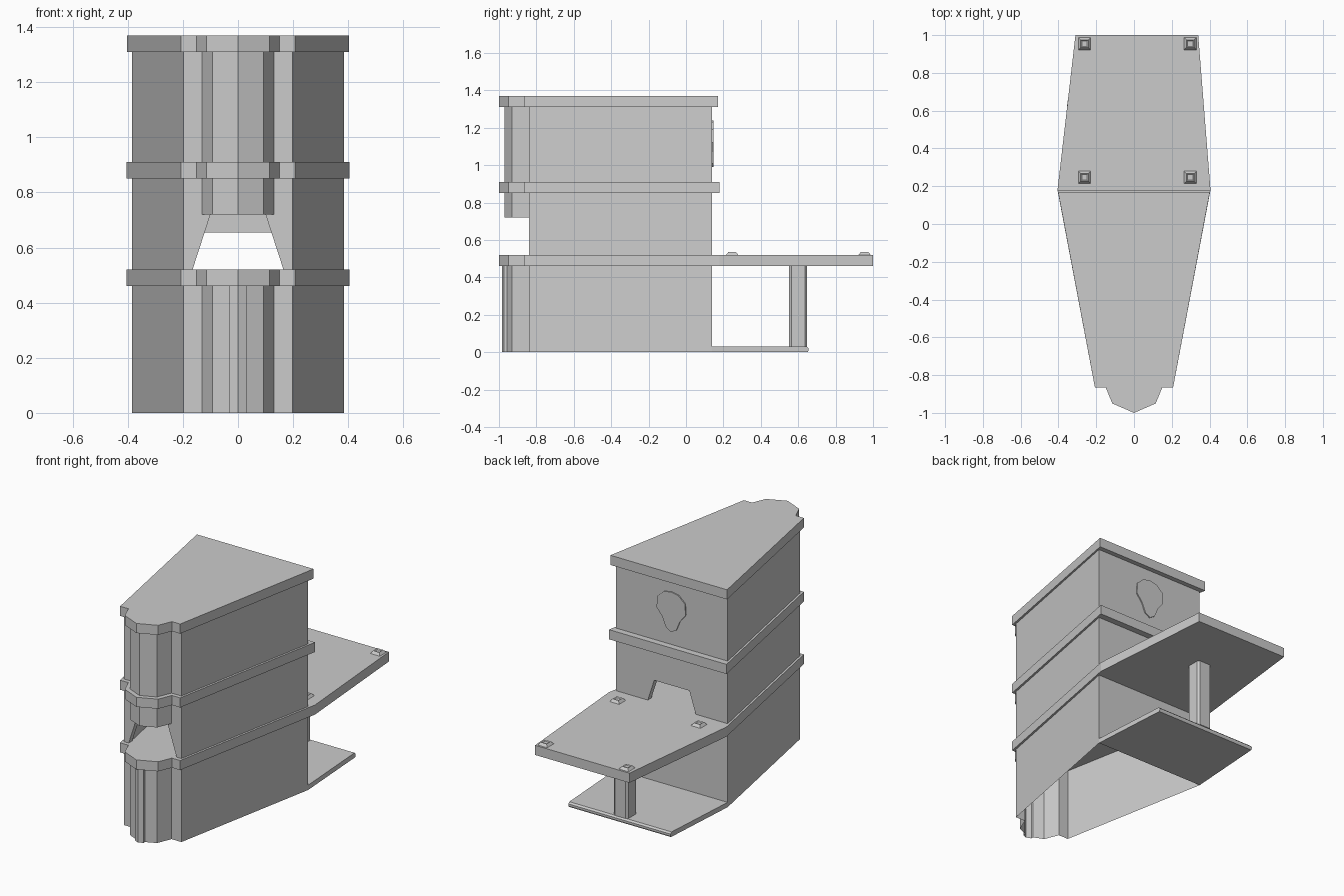
import bpy, bmesh
from mathutils import Vector

if "Cube" in bpy.data.objects:
    bpy.data.objects.remove(bpy.data.objects["Cube"])


def finish(name, bm):
    bmesh.ops.recalc_face_normals(bm, faces=bm.faces)
    me = bpy.data.meshes.new(name)
    bm.to_mesh(me)
    bm.free()
    ob = bpy.data.objects.new(name, me)
    bpy.context.collection.objects.link(ob)
    return ob


def prism(name, pts, lo, hi, axis='z', open_bottom=False):
    """Extrude an outline along z (points are x,y) or along y (points are x,z)."""
    bm = bmesh.new()
    place = (lambda p, t: (p[0], p[1], t)) if axis == 'z' else (lambda p, t: (p[0], t, p[1]))
    a = [bm.verts.new(place(p, lo)) for p in pts]
    b = [bm.verts.new(place(p, hi)) for p in pts]
    n = len(pts)
    for i in range(n):
        bm.faces.new((a[i], a[(i + 1) % n], b[(i + 1) % n], b[i]))
    top = bm.faces.new(b)
    bottom = bm.faces.new(a)
    bmesh.ops.recalc_face_normals(bm, faces=bm.faces)
    if open_bottom:
        bm.faces.remove(bottom)
        me = bpy.data.meshes.new(name)
        bm.to_mesh(me)
        bm.free()
        ob = bpy.data.objects.new(name, me)
        bpy.context.collection.objects.link(ob)
        return ob
    return finish(name, bm)


def mirrored(half):
    """Complete a right-hand outline (listed front to back) across x = 0."""
    return half + [(-x, y) for x, y in reversed(half) if x != 0]


def cut(ob, cutter):
    cutter.hide_render = True
    cutter.hide_viewport = True
    mod = ob.modifiers.new("cut", 'BOOLEAN')
    mod.operation = 'DIFFERENCE'
    mod.solver = 'EXACT'
    mod.object = cutter


def bake(ob, cutters):
    """Apply the cuts and delete the cutters."""
    dg = bpy.context.evaluated_depsgraph_get()
    me = bpy.data.meshes.new_from_object(ob.evaluated_get(dg))
    ob.modifiers.clear()
    ob.data = me
    for c in cutters:
        bpy.data.objects.remove(c, do_unlink=True)


# Half outlines in plan
BAY = [(0, -.97), (.093, -.93), (.13, -.84)]
RIDGED_BAY = [(0, -.985), (.03, -.972), (.03, -.957)] + BAY[1:]
WALLS = [(.198, -.84), (.385, .14)]
SLAB = [(0, -1), (.115, -.95), (.15, -.865), (.207, -.865)]

# Storeys: ground floor is open underneath
prism("ground_storey", mirrored(RIDGED_BAY + WALLS), 0, .46, open_bottom=True)
prism("upper_storey", mirrored(BAY + WALLS), .91, 1.31)
prism("middle_bay", mirrored(BAY), .72, .85)

# Middle storey: hollow, with a tapered doorway front and back
middle = prism("middle_storey", mirrored(WALLS), .52, .85)
t = .035
inner = prism("middle_hollow", mirrored([(.198 - t + .006, -.84 + t), (.385 - t - .006, .14 - t)]), .45, .95)


def doorway(name, top, y0, y1):
    half = lambda z: .165 - (z - .52) * .325
    return prism(name, mirrored([(half(.5), .5), (half(top), top)]), y0, y1, axis='y')


cutters = [inner, doorway("front_doorway", .72, -.95, -.75),
           doorway("back_doorway", .655, .05, .25)]
for c in cutters:
    cut(middle, c)
bake(middle, cutters)

# Floor slabs: the lowest one runs out into the rear terrace
prism("terrace_slab", mirrored(SLAB + [(.405, .18)])[:5] + [(.34, 1), (-.31, 1)]
      + mirrored(SLAB + [(.405, .18)])[5:], .46, .52)
prism("middle_slab", mirrored(SLAB + [(.405, .18)]), .85, .91)
prism("roof_slab", mirrored(SLAB + [(.402, .17)]), 1.31, 1.37)

# Rear ground platform with a slightly bevelled back edge
bm = bmesh.new()
rings = [[bm.verts.new((s * x, y, z)) for x, y, z in
          ((.385, .14, 0), (.352, .65, 0), (.352, .655, .01), (.352, .655, .02), (.352, .645, .03), (.385, .14, .03))]
         for s in (-1, 1)]
for i in range(6):
    j = (i + 1) % 6
    bm.faces.new((rings[0][i], rings[0][j], rings[1][j], rings[1][i]))
for r in rings:
    bm.faces.new(r)
finish("ground_platform", bm)

# Terrace support post with chamfered corners
c = .013
prism("support_post", mirrored([(.05 - c, .55), (.05, .55 + c), (.05, .648 - c), (.05 - c, .648)]), .03, .46)

# Studs on the terrace: small frustums with a dished top
for x in (-.262, .298):
    for y in (.247, .955):
        bm = bmesh.new()
        prev = None
        for h, z in ((.033, .52), (.02, .536), (.014, .531)):
            ring = [bm.verts.new((x + sx * h, y + sy * h, z))
                    for sx, sy in ((-1, -1), (1, -1), (1, 1), (-1, 1))]
            if prev:
                for i in range(4):
                    bm.faces.new((prev[i], prev[(i + 1) % 4], ring[(i + 1) % 4], ring[i]))
            prev = ring
        bm.faces.new(prev)
        finish("terrace_stud", bm)

# Plain raised plaque on the rear wall
prism("wall_plaque", mirrored([(0, .99), (.035, 1.01), (.06, 1.07), (.1, 1.12), (.095, 1.19), (.05, 1.23), (0, 1.24)]),
      .13, .147, axis='y')
